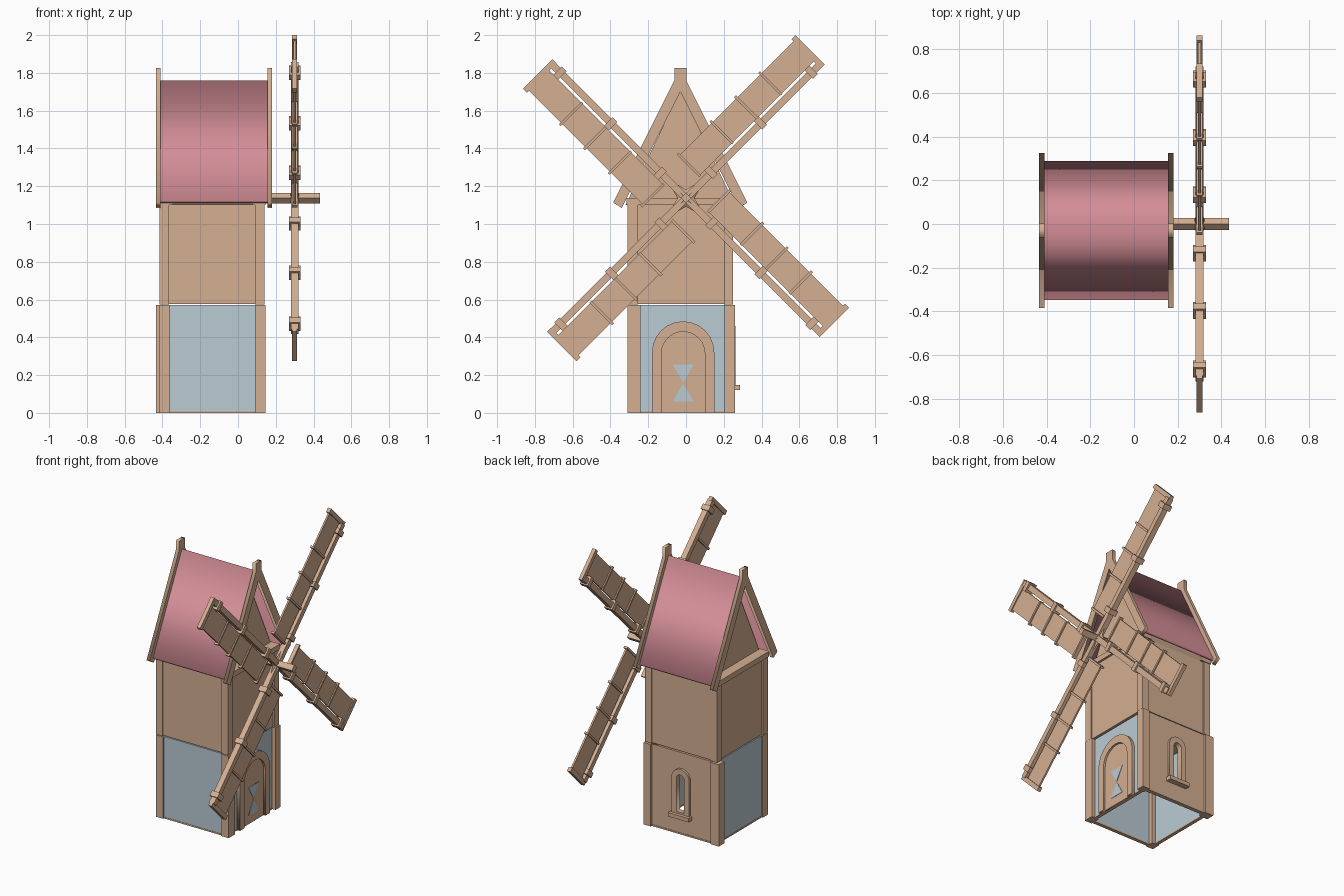
import bpy, math
from mathutils import Matrix, Vector

if "Cube" in bpy.data.objects:
    bpy.data.objects.remove(bpy.data.objects["Cube"])


def material(name, rgb):
    m = bpy.data.materials.new(name)
    m.diffuse_color = (*rgb, 1)
    m.use_nodes = True
    m.node_tree.nodes["Principled BSDF"].inputs["Base Color"].default_value = m.diffuse_color
    return m


TAN = material("tan_wood", (0.66, 0.43, 0.29))
BLUE = material("pale_blue_plaster", (0.49, 0.60, 0.66))
PINK = material("pink_roof", (0.66, 0.27, 0.31))
CY = -0.03  # centre line of the tower in y
IDENT = Matrix.Identity(4)


def add(name, mesh, mat):
    mesh.materials.clear()
    mesh.materials.append(mat)
    ob = bpy.data.objects.new(name, mesh)
    bpy.context.scene.collection.objects.link(ob)
    return ob


def box(name, x, y, z, mat=TAN, matrix=IDENT):
    """Box from (min, max) ranges."""
    v = [(a, b, c) for a in x for b in y for c in z]
    f = [(0, 1, 3, 2), (4, 6, 7, 5), (0, 4, 5, 1), (2, 3, 7, 6), (0, 2, 6, 4), (1, 5, 7, 3)]
    me = bpy.data.meshes.new(name)
    me.from_pydata(v, [], f)
    me.transform(matrix)
    return add(name, me, mat)


def plate(name, outlines, lo, hi, axis="x", mat=TAN):
    """Flat outlines (inner ones become holes), extruded from lo to hi along an axis."""
    cu = bpy.data.curves.new(name, "CURVE")
    cu.dimensions = "2D"
    cu.fill_mode = "BOTH"
    cu.extrude = (hi - lo) / 2
    for pts in outlines:
        s = cu.splines.new("POLY")
        s.points.add(len(pts) - 1)
        for p, (u, w) in zip(s.points, pts):
            p.co = (u, w, 0, 1)
        s.use_cyclic_u = True
    tmp = bpy.data.objects.new(name + "_curve", cu)
    me = bpy.data.meshes.new_from_object(tmp)
    bpy.data.objects.remove(tmp)
    bpy.data.curves.remove(cu)
    mid = (lo + hi) / 2
    if axis == "x":
        m = Matrix(((0, 0, 1, mid), (1, 0, 0, 0), (0, 1, 0, 0), (0, 0, 0, 1)))
    else:
        m = Matrix(((1, 0, 0, 0), (0, 0, -1, mid), (0, 1, 0, 0), (0, 0, 0, 1)))
    me.transform(m)
    me.name = name
    return add(name, me, mat)


def arch(c, r, bottom, top, n=12):
    """Round-topped outline, bottom left, bottom right, then over the top."""
    arc = [(c + r * math.cos(math.pi * i / n), top - r + r * math.sin(math.pi * i / n)) for i in range(n + 1)]
    return [(c - r, bottom), (c + r, bottom)] + arc


def mirrored(half):
    """Right-hand outline (offsets from centre line) mirrored to the left."""
    return [(CY + u, w) for u, w in half] + [(CY - u, w) for u, w in reversed(half) if u > 0]


# Lower storey: corner posts
for name, x, y in (("front_right", (0.09, 0.145), (-0.31, -0.24)),
                   ("front_left", (-0.415, -0.36), (-0.31, -0.25)),
                   ("back_left", (-0.435, -0.37), (0.20, 0.26)),
                   ("back_right", (0.09, 0.145), (0.205, 0.26))):
    box("lower_post_" + name, x, y, (0, 0.57))

# Lower storey: blue walls and tan window wall, open underneath
box("lower_wall_front", (-0.38, 0.11), (-0.30, -0.28), (0.01, 0.57), BLUE)
box("lower_wall_left", (-0.405, -0.385), (-0.28, 0.23), (0.01, 0.57), BLUE)
box("lower_wall_right", (0.10, 0.12), (-0.28, 0.23), (0.01, 0.57), BLUE)
plate("lower_wall_back", [[(-0.38, 0.01), (0.10, 0.01), (0.10, 0.57), (-0.38, 0.57)],
                          arch(-0.14, 0.03, 0.16, 0.42)], 0.225, 0.247, "y")

# Thin base rails
for name, x, y in (("front", (-0.38, 0.10), (-0.302, -0.278)), ("back", (-0.38, 0.10), (0.222, 0.25)),
                   ("left", (-0.407, -0.383), (-0.26, 0.21)), ("right", (0.098, 0.122), (-0.26, 0.21))):
    box("base_rail_" + name, x, y, (0, 0.01))

# Arched door with surround and hourglass inlay
outer, inner = arch(-0.015, 0.165, 0, 0.485), arch(-0.015, 0.115, 0, 0.43)
surround = outer[1:] + [outer[0], inner[0]] + inner[:1:-1] + [inner[1]]
surround = outer[2:] + [outer[0], inner[0]] + inner[:1:-1] + [inner[1], outer[1]]
plate("door_surround", [surround], 0.115, 0.142)
plate("door", [inner], 0.115, 0.128)
plate("door_inlay_top", [[(-0.07, 0.255), (-0.015, 0.16), (0.04, 0.255)]], 0.124, 0.131, mat=BLUE)
plate("door_inlay_bottom", [[(-0.07, 0.06), (0.04, 0.06), (-0.015, 0.155)]], 0.124, 0.131, mat=BLUE)

# Back window frame and sill
plate("window_frame", [arch(-0.14, 0.068, 0.135, 0.46), arch(-0.14, 0.03, 0.16, 0.42)], 0.24, 0.263, "y")
box("window_sill", (-0.22, -0.06), (0.24, 0.285), (0.12, 0.147))

# Upper storey: posts, walls and recessed gables
for nx, x in (("left", (-0.415, -0.365)), ("right", (0.09, 0.14))):
    for ny, y in (("front", (-0.31, -0.255)), ("back", (0.20, 0.25))):
        box(f"upper_post_{ny}_{nx}", x, y, (0.575, 1.115))
box("upper_walls", (-0.405, 0.13), (-0.302, 0.243), (0.577, 1.11))
plate("gables", [mirrored([(0.29, 1.10), (0, 1.71)])], -0.35, 0.08)

# Gable beams
box("gable_beam_right", (0.07, 0.145), (-0.315, 0.255), (1.10, 1.137))
box("gable_beam_left", (-0.42, -0.34), (-0.315, 0.255), (1.10, 1.137))

# Roof and gable boards
plate("roof", [mirrored([(0, 1.76), (0.319, 1.122), (0.308, 1.11), (0, 1.722)])], -0.412, 0.158, mat=PINK)
h = 0.0315
board = [(CY - h, 1.825), (CY + h, 1.825), (CY + h, 1.76), (CY + 0.355, 1.113), (CY + 0.31, 1.085),
         (CY, 1.70), (CY - 0.31, 1.085), (CY - 0.355, 1.113), (CY - h, 1.76)]
plate("gable_board_left", [board], -0.435, -0.41)
plate("gable_board_right", [board], 0.155, 0.18)

# Sail shaft: square bar on edge
HUB = Matrix.Translation((0.30, 0, 1.137))
diag = HUB @ Matrix.Rotation(math.radians(45), 4, "X")
box("sail_shaft", (-0.22, 0.135), (-0.02, 0.02), (-0.02, 0.02), TAN, diag)

# Hub: four-pointed star tapering to the tips
rim = [(0, r * math.cos(a), r * math.sin(a)) for i in range(8)
       for r, a in [((0.045, 0.15)[i % 2], math.radians(45 * i))]]
star = bpy.data.meshes.new("hub_star")
star.from_pydata(rim + [(0.027, 0, 0), (-0.027, 0, 0)], [],
                 [(i, (i + 1) % 8, 8) for i in range(8)] + [((i + 1) % 8, i, 9) for i in range(8)])
star.transform(HUB)
add("hub_star", star, TAN)

# Four sails: spar, thin panel, rungs and clamps, (x, along, across) before turning
for k in range(4):
    m = HUB @ Matrix.Rotation(math.radians(45 + 90 * k), 4, "X")
    s = f"sail_{k + 1}_"
    box(s + "spar", (-0.019, 0.019), (0.0, 1.0), (-0.019, 0.019), TAN, m)
    box(s + "panel", (-0.006, 0.006), (0.13, 1.0), (0.034, 0.185), TAN, m)
    box(s + "tip_bar", (-0.013, 0.013), (0.99, 1.02), (-0.02, 0.2), TAN, m)
    for i, d in enumerate((0.135, 0.38, 0.565, 0.745)):
        box(f"{s}rung_{i + 1}", (-0.014, 0.014), (d - 0.007, d + 0.007), (0.03, 0.198), TAN, m)
    for i, d in enumerate((0.19, 0.56, 0.94)):
        box(f"{s}clamp_{i + 1}", (-0.03, 0.03), (d - 0.018, d + 0.018), (-0.028, 0.036), TAN, m)
